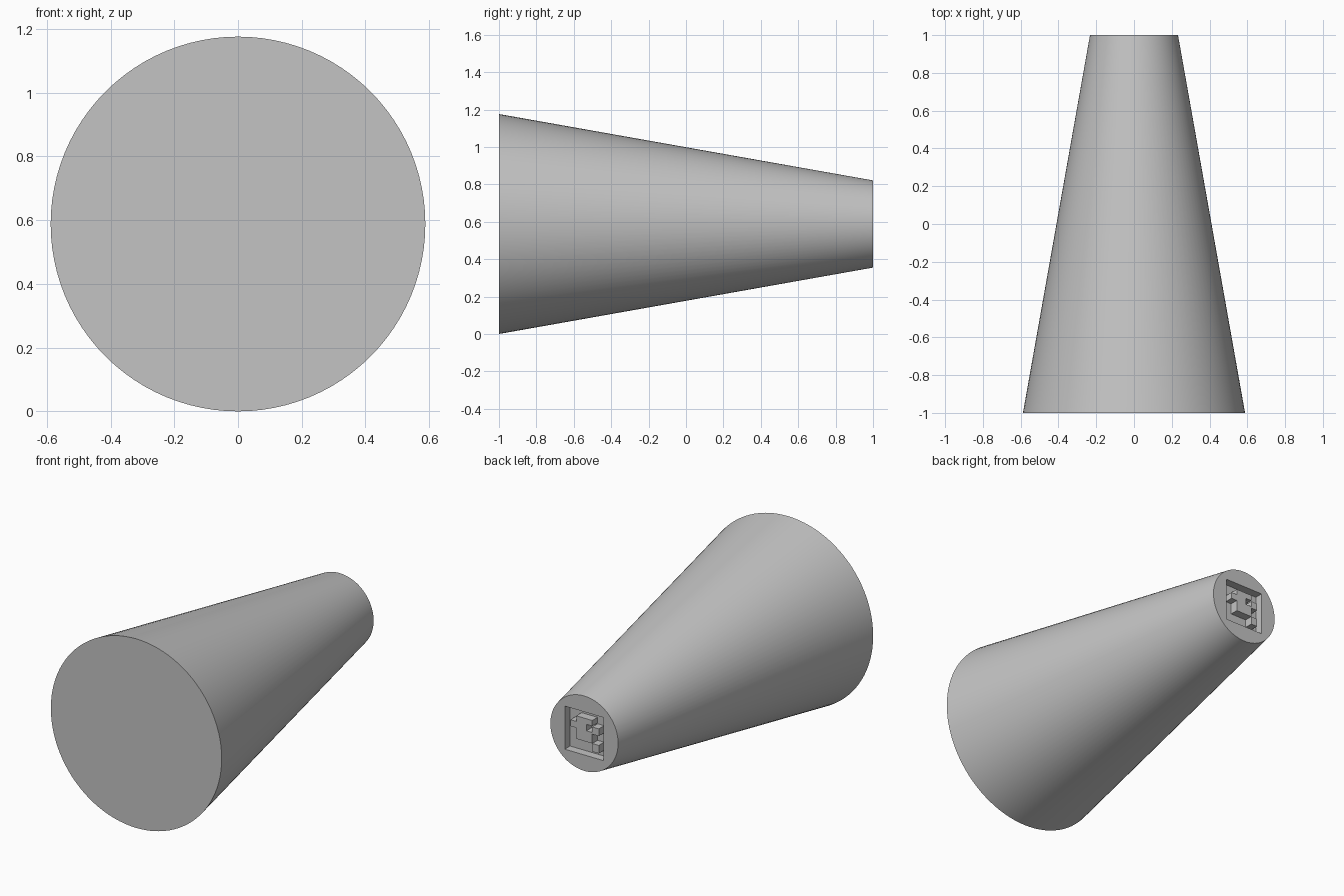
import bpy
import bmesh
from math import pi
from mathutils import Matrix, Vector

default = bpy.data.objects.get("Cube")
if default:
    bpy.data.objects.remove(default, do_unlink=True)

FRONT_R, BACK_R = 0.588, 0.233
CENTRE_Z = FRONT_R
RECESS, DEPTH = 0.134, 0.052

grey = bpy.data.materials.new("plain_grey")
colour = (0.55, 0.55, 0.55, 1)
grey.use_nodes = True
grey.diffuse_color = colour
next(n for n in grey.node_tree.nodes
     if n.type == 'BSDF_PRINCIPLED').inputs["Base Color"].default_value = colour


def finish(name, bm):
    mesh = bpy.data.meshes.new(name)
    bm.to_mesh(mesh)
    bm.free()
    mesh.materials.append(grey)
    obj = bpy.data.objects.new(name, mesh)
    bpy.context.collection.objects.link(obj)
    return obj


def box(name, x0, x1, z0, z1, y0, y1):
    """Box with x and z measured from the axis of the cone."""
    bm = bmesh.new()
    size = Vector((x1 - x0, y1 - y0, z1 - z0))
    mid = Vector(((x0 + x1) / 2, (y0 + y1) / 2, CENTRE_Z + (z0 + z1) / 2))
    bmesh.ops.create_cube(bm, size=1,
                          matrix=Matrix.Translation(mid) @ Matrix.Diagonal(size).to_4x4())
    return finish(name, bm)


# Tapered body lying along y, wide end at the front
bm = bmesh.new()
bmesh.ops.create_cone(bm, cap_ends=True, segments=96,
                      radius1=FRONT_R, radius2=BACK_R, depth=2,
                      matrix=Matrix.Translation((0, 0, CENTRE_Z)) @ Matrix.Rotation(-pi / 2, 4, 'X'))
body = finish("tapered_body", bm)

# Square recess in the narrow end
cutter = box("recess_cutter", -RECESS, RECESS, -RECESS, RECESS, 1 - DEPTH, 1.1)
cutter.hide_render = True
cut = body.modifiers.new("recess", 'BOOLEAN')
cut.operation = 'DIFFERENCE'
cut.solver = 'EXACT'
cut.object = cutter
bpy.context.view_layer.objects.active = body
body.select_set(True)
bpy.ops.object.modifier_apply(modifier=cut.name)
bpy.data.objects.remove(cutter, do_unlink=True)
bpy.ops.object.shade_smooth_by_angle(angle=pi / 6)

# Raised notched panel and small square studs on the recess floor
relief = {
    "panel_lower": (-0.055, 0.055, -0.048, 0.02),
    "panel_middle": (-0.015, 0.055, 0.02, 0.06),
    "panel_upper": (-0.055, 0.055, 0.06, 0.095),
    "stud_left": (0.055, 0.095, 0.02, 0.06),
    "stud_right_upper": (-0.1, -0.055, 0.01, 0.055),
    "stud_right_lower": (-0.1, -0.055, -0.098, -0.048),
}
for name, extent in relief.items():
    box(name, *extent, 1 - DEPTH, 1)
